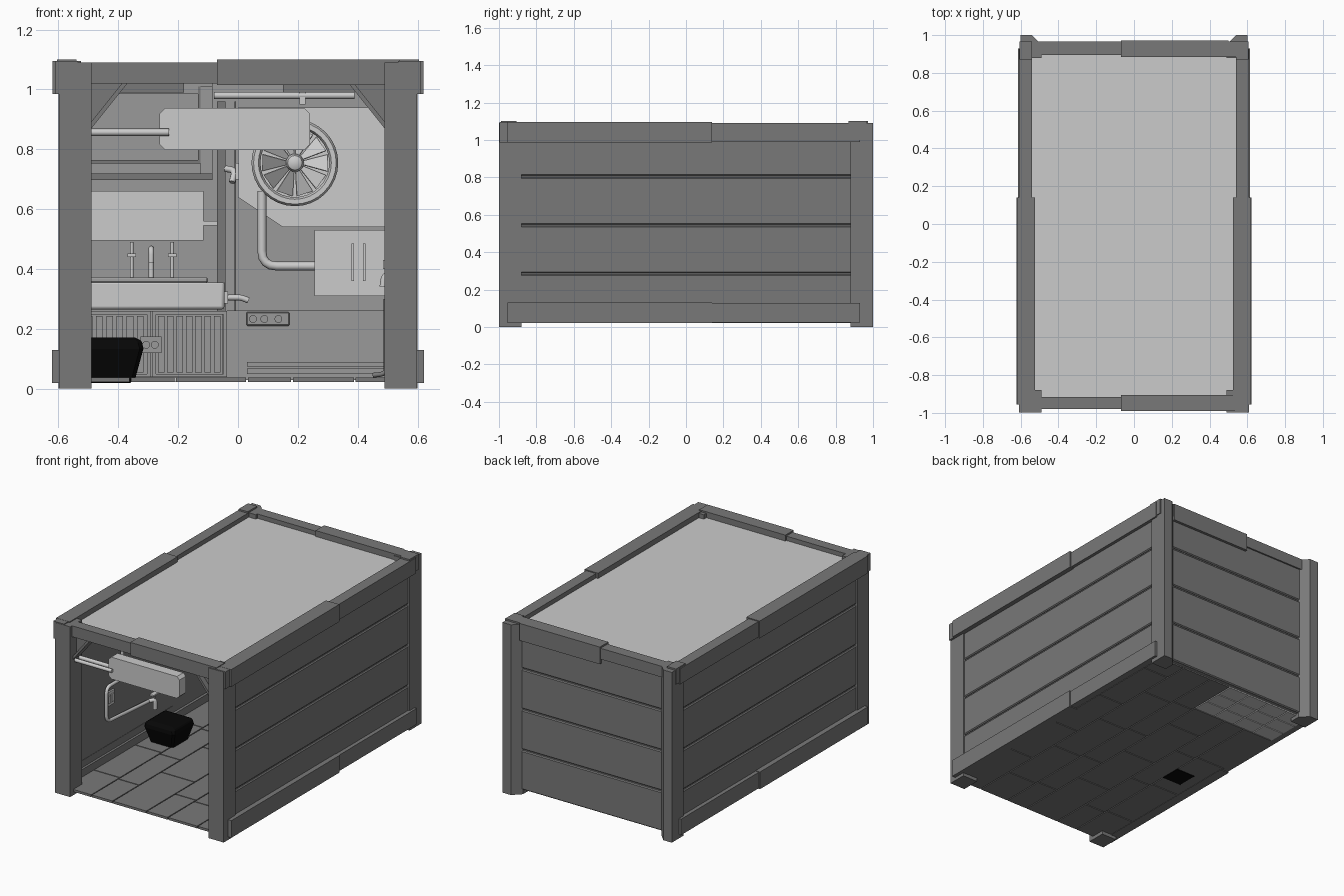
import bpy, bmesh, math
from mathutils import Vector

if "Cube" in bpy.data.objects:
    bpy.data.objects.remove(bpy.data.objects["Cube"])


def finish(name, bm, bevel=0, smooth=False, seg=1):
    bmesh.ops.recalc_face_normals(bm, faces=bm.faces)
    me = bpy.data.meshes.new(name)
    bm.to_mesh(me)
    bm.free()
    ob = bpy.data.objects.new(name, me)
    bpy.context.collection.objects.link(ob)
    if bevel:
        m = ob.modifiers.new("Bevel", 'BEVEL')
        m.width, m.segments = bevel, seg
    if smooth:
        bpy.context.view_layer.objects.active = ob
        ob.select_set(True)
        bpy.ops.object.shade_smooth_by_angle(angle=math.radians(35))
        ob.select_set(False)
    return ob


def add_box(bm, x0, x1, y0, y1, z0, z1):
    vs = bmesh.ops.create_cube(bm, size=1)["verts"]
    for v in vs:
        v.co = Vector((x0 + (v.co.x + .5) * (x1 - x0), y0 + (v.co.y + .5) * (y1 - y0),
                       z0 + (v.co.z + .5) * (z1 - z0)))


def boxes(name, *dims, bevel=0):
    bm = bmesh.new()
    for d in dims:
        add_box(bm, *d)
    return finish(name, bm, bevel)


def prism(name, pts, axis, a, b, bevel=0):
    """Extrude a 2D outline along axis 'y' (pts = x,z) or 'z' (pts = x,y)."""
    put = (lambda p, t: (p[0], t, p[1])) if axis == 'y' else (lambda p, t: (p[0], p[1], t))
    bm = bmesh.new()
    f = bm.faces.new([bm.verts.new(put(p, a)) for p in pts])
    ext = bmesh.ops.extrude_face_region(bm, geom=[f])["geom"]
    move = Vector((0, b - a, 0)) if axis == 'y' else Vector((0, 0, b - a))
    bmesh.ops.translate(bm, verts=[g for g in ext if isinstance(g, bmesh.types.BMVert)], vec=move)
    return finish(name, bm, bevel)


def pipe(name, pts, r, fillet=.04):
    """Round tube along a path with rounded corners."""
    pts = [Vector(p) for p in pts]
    path = [pts[0]]
    for a, b, c in zip(pts, pts[1:], pts[2:]):
        d = min(fillet, (a - b).length * .45, (c - b).length * .45)
        s, e = b + (a - b).normalized() * d, b + (c - b).normalized() * d
        path += [s * (1 - t) ** 2 + b * 2 * t * (1 - t) + e * t * t for t in (0, .25, .5, .75, 1)]
    path.append(pts[-1])
    cu = bpy.data.curves.new(name, 'CURVE')
    cu.dimensions, cu.bevel_depth, cu.bevel_resolution, cu.use_fill_caps = '3D', r, 2, True
    sp = cu.splines.new('POLY')
    sp.points.add(len(path) - 1)
    for p, q in zip(sp.points, path):
        p.co = (*q, 1)
    bpy.context.collection.objects.link(bpy.data.objects.new(name, cu))


def lathe_y(name, profile, cx, cy, cz, n=32):
    """Revolve (radius, y) points around a y axis."""
    bm = bmesh.new()
    rings = [[bm.verts.new((cx + r * math.cos(2 * math.pi * i / n), cy + y,
                            cz + r * math.sin(2 * math.pi * i / n))) for i in range(n)] for r, y in profile]
    for A, B in zip(rings, rings[1:]):
        for i in range(n):
            bm.faces.new((A[i], A[(i + 1) % n], B[(i + 1) % n], B[i]))
    if profile[0] != profile[-1]:
        bm.faces.new(rings[0])
        bm.faces.new(rings[-1])
    bmesh.ops.remove_doubles(bm, verts=bm.verts, dist=1e-5)
    return finish(name, bm, smooth=True)


# Corner posts, side rails, side walls
levels = [(.03, .28), (.288, .54), (.548, .80), (.808, 1.05)]
for s, side in ((-1, "left"), (1, "right")):
    X = lambda a, b: (min(s * a, s * b), max(s * a, s * b))
    boxes(side + "_front_post", (*X(.49, .598), -.999, -.88, 0, 1.09))
    prism(side + "_back_post", [(s * .49, .88), (s * .6, .88), (s * .6, 1), (s * .54, 1), (s * .49, .95)], 'z', 0, 1.09)
    boxes(side + "_post_caps", (*X(.535, .61), -.997, -.94, .985, 1.095), (*X(.54, .605), .87, .965, 1.0, 1.1))
    boxes(side + "_bottom_rail_front", (*X(.56, .622), -.955, .14, .02, .13))
    boxes(side + "_bottom_rail_back", (*X(.565, .615), .14, .93, .025, .127))
    boxes(side + "_top_rail_front", (*X(.525, .62), -.955, .14, .985, 1.096))
    boxes(side + "_top_rail_back", (*X(.54, .61), .14, .93, .99, 1.09))
    boxes(side + "_wall_boards", *[(*X(.568, .59), -.9, .9, a, b) for a, b in levels], bevel=.006)
    boxes(side + "_wall_lining", (*X(.562, .58), -.9, .92, .03, 1.04))
    # knee braces of the front opening
    prism(side + "_brace", [(s * .49, .87), (s * .37, 1.02), (s * .388, 1.02), (s * .49, .893)], 'y', -.97, -.89)
    prism(side + "_brace_web", [(s * .49, .88), (s * .38, 1.02), (s * .49, 1.02)], 'y', -.935, -.925)
    boxes(side + "_skirting", (*X(.545, .57), -.88, .9, .035, .085))

# Front and back beams, back wall, roof
for end, ys in (("front", (-.98, -.915)), ("back", (.895, .965))):
    o = .01
    boxes(end + "_beam_left", (-.52, -.065, *ys, 1.02, 1.09))
    boxes(end + "_beam_right", (-.07, .54, ys[0] - o, ys[1] + o * (end == "front"), 1.015, 1.1))
boxes("back_beam_apron", (-.07, .5, .95, .972, .99, 1.1))
boxes("back_wall_boards", *[(-.52, .52, .93, .955, a, b) for a, b in levels], bevel=.006)
boxes("back_wall_lining", (-.56, .56, .926, .945, .03, .26), (-.56, .56, .92, .945, .26, 1.04))
boxes("roof", (-.55, .55, -.94, .92, 1.035, 1.062))

# Staggered floor planks and the small tiles at the back left
bm = bmesh.new()
edges = [-.575, -.36, -.21, .03, .18, .39, .575]
for i, (a, b) in enumerate(zip(edges, edges[1:])):
    end = .6 if b < .1 else .93
    cuts = [-.97] + [c for k in range(6) if -.9 < (c := -1.1 + .2 * (i * 2 % 3) + .42 * k) < end - .1] + [end]
    for c, d in zip(cuts, cuts[1:]):
        add_box(bm, a + .003, b - .003, c + .003, d - .003, .022, .037)
finish("floor_planks", bm)
boxes("tiles", *[(x + .003, x + .148, y + .003, y + .107, .022, .037)
                 for x in (-.575, -.424, -.273, -.122) for y in (.6, .71, .82)])

# Black tub under the dripping tap
bm = bmesh.new()
loops = [[bm.verts.new((-.425 + sx * h, -.09 + sy * h, z)) for sx, sy in ((-1, -1), (1, -1), (1, 1), (-1, 1))]
         for h, z in ((.078, .02), (.112, .145), (.092, .172))]
for A, B in zip(loops, loops[1:]):
    for i in range(4):
        bm.faces.new((A[i], A[(i + 1) % 4], B[(i + 1) % 4], B[i]))
bm.faces.new(loops[0])
bm.faces.new(loops[-1])
finish("black_tub", bm, bevel=.012)

# Light box hanging at the front with its supply pipe: rounded outline, recessed face
c = .018
prism("light_box", [(-.262 + c, .798), (.24 - c, .798), (.24, .798 + c), (.24, .938 - c), (.24 - c, .938),
                    (-.262 + c, .938), (-.262, .938 - c), (-.262, .798 + c)], 'y', -.935, -.87)
pipe("light_box_pipe", [(-.57, -.9, .857), (-.22, -.9, .857)], .013)
pipe("light_box_front_pipe", [(-.57, -.945, .857), (-.23, -.945, .857)], .012)

# Tap and pipe on the left wall
pipe("left_wall_pipe", [(-.54, -.4, 1.03), (-.54, -.4, .52), (-.54, -.56, .52), (-.54, -.56, .3), (-.54, -.13, .27)], .011)
pipe("left_wall_tap", [(-.54, -.13, .27), (-.51, -.11, .28), (-.51, -.11, .22)], .013, .02)
boxes("left_tap_handle", (-.53, -.5, -.14, -.08, .31, .32), (-.52, -.51, -.115, -.105, .28, .315))
boxes("left_wall_outlet", (-.565, -.552, -.54, -.46, .38, .47), (-.556, -.546, -.53, -.505, .4, .45),
      (-.556, -.546, -.495, -.47, .4, .45))

# Louvred cabinet under the sink
boxes("cabinet_body", (-.56, -.05, .63, .92, .04, .26))
for n, (a, b) in enumerate(((-.56, -.292), (-.286, -.037))):
    slats = [(x, x + .022, .613, .63, .055, .243) for x in [a + .018 + k * (b - a - .03) / 7 for k in range(7)]]
    boxes("cabinet_door_%d" % n, (a, a + .012, .61, .63, .04, .26), (b - .012, b, .61, .63, .04, .26),
          (a, b, .61, .63, .248, .26), (a, b, .61, .63, .04, .05), *slats)
boxes("cabinet_outlet", (-.325, -.255, .6, .612, .12, .175))
for x in (-.307, -.278):
    lathe_y("cabinet_socket", [(.013, 0), (.013, -.006), (.009, -.006)], x, .6, .147, 16)

# Apron sink with three taps
bm = bmesh.new()
add_box(bm, -.56, -.045, .6, .92, .265, .36)
top = max(bm.faces, key=lambda f: f.calc_center_median().z)
bmesh.ops.inset_region(bm, faces=[top], thickness=.03)
bmesh.ops.translate(bm, verts=top.verts, vec=(0, 0, -.075))
finish("sink_basin", bm, bevel=.01, smooth=True, seg=2)
boxes("sink_back_ledge", (-.56, -.1, .88, .925, .355, .372), bevel=.005)
for x in (-.355, -.22):
    pipe("sink_valve", [(x, .9, .37), (x, .9, .49)], .006)
    boxes("valve_handle", (x - .014, x + .014, .885, .915, .44, .452))
pipe("sink_spout", [(-.29, .9, .37), (-.29, .9, .47), (-.29, .8, .47), (-.29, .8, .42)], .009, .03)
pipe("sink_side_tap", [(-.05, .7, .305), (.01, .7, .305), (.035, .7, .295)], .01, .02)
boxes("side_tap_flange", (-.045, -.033, .68, .72, .285, .325))

# Splash plate and window frame on the back wall
boxes("splash_plate", (-.56, -.115, .9, .922, .495, .66))
boxes("window_frame", (-.56, -.085, .88, .922, .697, .72), (-.56, -.125, .895, .922, .752, .765),
      (-.133, -.118, .895, .922, .752, 1.01))
boxes("window_lining", (-.125, -.085, .89, .922, .72, 1.01), (-.56, -.085, .9, .922, .985, 1.02))
boxes("wall_bracket", (-.115, -.07, .905, .922, .545, .56))

# Partition strips and ceiling pipes
boxes("wall_strips", (-.07, -.042, .895, .922, .26, .96), (-.012, -.006, .91, .922, .26, .96))
pipe("ceiling_pipe", [(-.08, .88, .98), (.39, .88, .98)], .012)
boxes("ceiling_strips", (-.56, -.18, .8, .86, .99, 1.03), (.15, .39, .8, .86, .99, 1.03))
boxes("pipe_clip", (.205, .225, .87, .9, .95, 1.0))
pipe("upper_tap", [(-.04, .9, .735), (-.01, .88, .73), (-.02, .86, .69)], .011, .02)
boxes("upper_tap_handle", (-.008, .004, .86, .9, .7, .755))

# Fan panel, fan housing, blades and hub
prism("fan_panel", [(0, .64), (.15, .54), (.55, .54), (.55, .94), (0, .94)], 'y', .905, .922)
lathe_y("fan_ring", [(.145, .05), (.145, .01), (.138, 0), (.122, 0), (.115, .012), (.115, .05), (.145, .05)], .19, .86, .755)
lathe_y("fan_hub", [(.012, -.012), (.024, -.006), (.03, .01), (.03, .04)], .19, .86, .755, 20)
bm = bmesh.new()
for i in range(10):
    t = i * math.tau / 10
    quad = [(r, t + d, y) for r, d, y in ((.026, -.2, .01), (.112, -.25, .008), (.112, .25, .035), (.026, .25, .03))]
    bm.faces.new([bm.verts.new((.19 + r * math.cos(a), .86 + y, .755 + r * math.sin(a))) for r, a, y in quad])
finish("fan_blades", bm).modifiers.new("Solidify", 'SOLIDIFY').thickness = .004

# Water heater box with its pipe, socket strip and skirting heater
boxes("heater_box", (.255, .555, .82, .922, .31, .53))
boxes("heater_grip", (.38, .388, .805, .82, .36, .485), (.418, .426, .805, .82, .36, .485))
pipe("heater_pipe", [(.08, .88, .66), (.08, .88, .41), (.26, .88, .41)], .015, .05)
boxes("socket_strip", (.028, .172, .912, .928, .21, .257), bevel=.004)
for x in (.05, .088, .135):
    lathe_y("socket", [(.013, 0), (.013, -.008), (.009, -.008)], x, .912, .233, 16)
boxes("back_skirting", (.03, .545, .895, .928, .05, .068), (.03, .545, .905, .928, .075, .09))

# Right wall tap with hanging hose
pipe("right_wall_tap", [(.57, .2, .38), (.49, .2, .38), (.485, .2, .34)], .012, .02)
boxes("right_tap_handle", (.484, .496, .18, .22, .4, .43))
pipe("right_wall_hose", [(.495, .2, .3), (.495, .2, .05), (.45, .2, .045)], .008)

# Colours: dark timber, mid grey lining, pale fittings, black tub
tones = {"black": (.002, ("black_tub",)),
         "dark": (.19, ("post", "rail", "beam", "boards", "brace", "planks", "window_frame", "left_wall_l",
                        "right_wall_l", "left_skirting", "right_skirting", "strips", "hose")),
         "mid": (.32, ("back_wall_lining", "cabinet", "skirting", "socket", "window_lining")),
         "pale": (.6, ("",))}
mats = {}
for k, (v, _) in tones.items():
    mats[k] = bpy.data.materials.new(k)
    mats[k].diffuse_color = (v, v, v, 1)
for ob in bpy.context.collection.objects:
    ob.data.materials.append(mats[next(k for k, (_, keys) in tones.items() if any(w in ob.name for w in keys))])

for m in bpy.data.materials:
    if m.users and not m.is_grease_pencil:
        m.use_nodes = True
        m.node_tree.nodes["Principled BSDF"].inputs["Base Color"].default_value = m.diffuse_color
